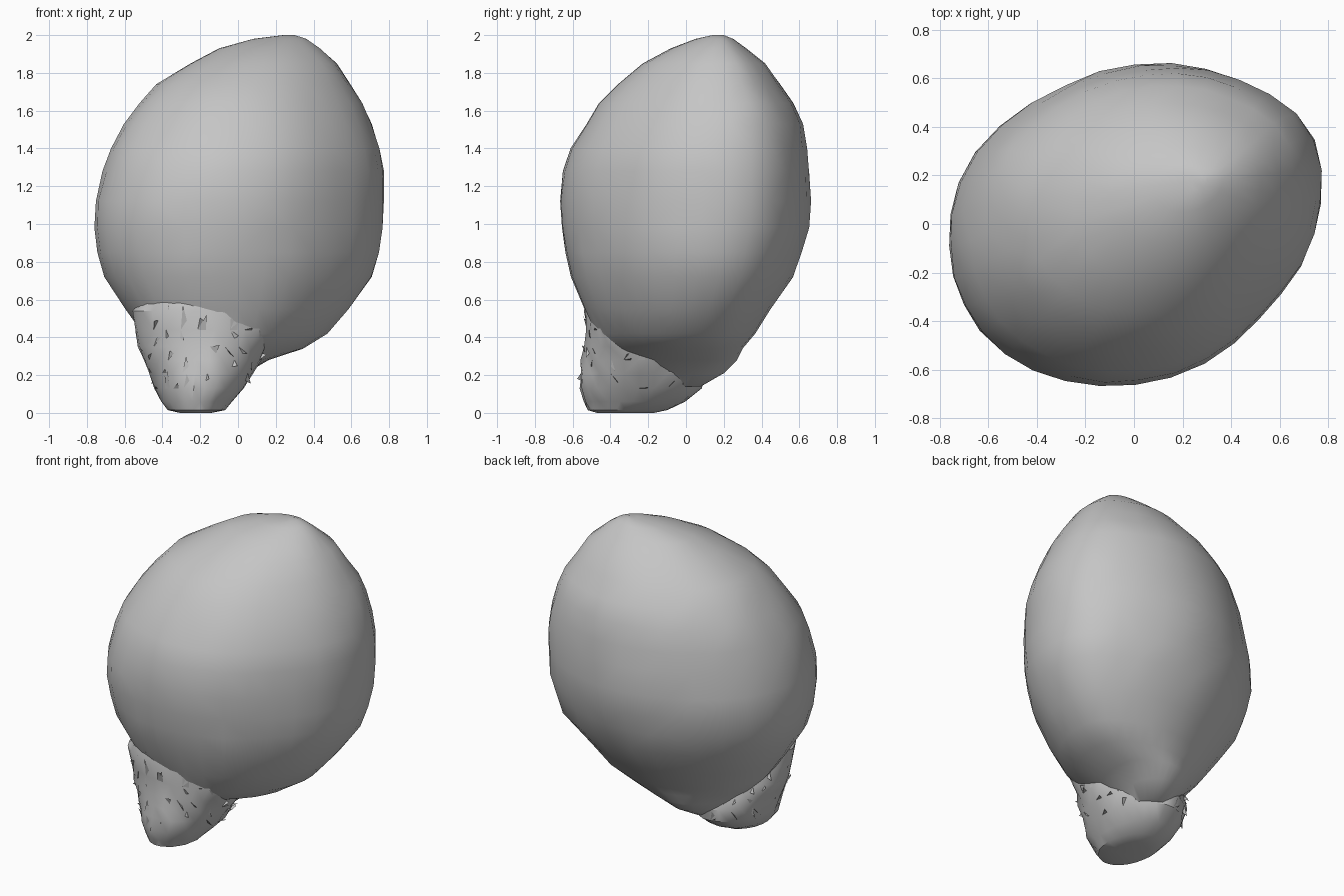
import bpy
import bmesh
import random
from math import sin, cos, pi, exp, asin, radians
from mathutils import Vector
from mathutils.bvhtree import BVHTree

random.seed(4)

default_cube = bpy.data.objects.get("Cube")
if default_cube:
    bpy.data.objects.remove(default_cube, do_unlink=True)

# One plain grey for the whole model
grey = bpy.data.materials.new("plain grey")
grey.use_nodes = True
grey.diffuse_color = (0.56, 0.56, 0.56, 1)
grey.node_tree.nodes["Principled BSDF"].inputs["Base Color"].default_value = grey.diffuse_color


def make_object(name, bm, sharp_angle):
    mesh = bpy.data.meshes.new(name)
    bm.to_mesh(mesh)
    mesh.materials.append(grey)
    obj = bpy.data.objects.new(name, mesh)
    bpy.context.collection.objects.link(obj)
    bpy.ops.object.select_all(action="DESELECT")
    obj.select_set(True)
    bpy.context.view_layer.objects.active = obj
    bpy.ops.object.shade_smooth_by_angle(angle=radians(sharp_angle))
    return obj


def slanted_ring(bm, profile_row, sides, slant, roughness, bulges):
    """Add one horizontal ring, a slanted ellipse that fills the given x and y range."""
    z, x_min, x_max, y_min, y_max = profile_row
    centre = Vector(((x_min + x_max) / 2, (y_min + y_max) / 2, z))
    half_x, half_y = (x_max - x_min) / 2, (y_max - y_min) / 2
    phase = asin(slant)
    ring = []
    for i in range(sides):
        angle = 2 * pi * i / sides
        scale = 1 + random.uniform(-roughness, roughness)
        for direction, amount, width in bulges:
            turn = (angle - radians(direction) + pi) % (2 * pi) - pi
            scale += amount * exp(-((turn / width) ** 2))
        offset = Vector((half_x * cos(angle), half_y * sin(angle + phase), 0))
        ring.append(bm.verts.new(centre + offset * scale))
    return ring


def loft(profile, sides, slant, roughness, bulges=()):
    """Join the rings from top to bottom and close both ends."""
    bm = bmesh.new()
    rings = [slanted_ring(bm, row, sides, slant, roughness, bulges) for row in profile]
    for upper, lower in zip(rings, rings[1:]):
        for i in range(sides):
            j = (i + 1) % sides
            bm.faces.new((upper[i], lower[i], lower[j], upper[j]))
    bm.faces.new(rings[0])
    bm.faces.new(list(reversed(rings[-1])))
    bmesh.ops.triangulate(bm, faces=bm.faces[:])
    bmesh.ops.recalc_face_normals(bm, faces=bm.faces[:])
    return bm


def trim_hidden(bm, other_tree):
    """Delete the faces that lie wholly inside the other part."""
    def is_inside(vert):
        point, normal, _, _ = other_tree.find_nearest(vert.co)
        return (vert.co - point).dot(normal) < 0

    inside = {v for v in bm.verts if is_inside(v)}
    hidden = [f for f in bm.faces if all(v in inside for v in f.verts)]
    bmesh.ops.delete(bm, geom=hidden, context="FACES")


# Large leaning egg: height, x range, y range
body_profile = [
    (2.0, 0.24, 0.3, 0.14, 0.2),
    (1.98, 0.08, 0.36, 0.05, 0.25),
    (1.93, -0.1, 0.43, -0.08, 0.32),
    (1.85, -0.25, 0.52, -0.23, 0.42),
    (1.74, -0.43, 0.59, -0.36, 0.5),
    (1.64, -0.52, 0.65, -0.46, 0.57),
    (1.53, -0.6, 0.7, -0.53, 0.62),
    (1.4, -0.67, 0.74, -0.61, 0.64),
    (1.28, -0.71, 0.76, -0.65, 0.655),
    (1.12, -0.75, 0.76, -0.67, 0.66),
    (0.98, -0.76, 0.76, -0.66, 0.65),
    (0.85, -0.74, 0.74, -0.64, 0.61),
    (0.72, -0.7, 0.7, -0.61, 0.57),
    (0.55, -0.59, 0.58, -0.54, 0.45),
    (0.42, -0.5, 0.47, -0.48, 0.37),
    (0.34, -0.43, 0.34, -0.42, 0.3),
    (0.28, -0.36, 0.16, -0.36, 0.27),
    (0.21, -0.29, 0.04, -0.28, 0.2),
    (0.14, -0.24, -0.04, -0.22, 0.08),
]
# Blunt ridge at the back left, flat front left flank, full back right flank
body_bulges = [(26, 0.055, 0.36), (318, -0.045, 0.45), (150, 0.03, 0.4)]
body = loft(body_profile, 32, 0.13, 0.006, body_bulges)

# Small rough knob low at the front
knob_profile = [
    (0.64, -0.47, 0.06, -0.5, -0.15),
    (0.54, -0.55, 0.16, -0.54, -0.08),
    (0.44, -0.54, 0.2, -0.53, -0.02),
    (0.35, -0.53, 0.15, -0.54, 0.03),
    (0.28, -0.5, 0.12, -0.55, 0.07),
    (0.21, -0.47, 0.08, -0.56, 0.1),
    (0.13, -0.44, 0.03, -0.56, 0.09),
    (0.06, -0.41, -0.03, -0.54, 0),
    (0.015, -0.37, -0.07, -0.52, -0.1),
    (0, -0.31, -0.14, -0.47, -0.17),
]
knob = loft(knob_profile, 26, -0.05, 0.03)

# Open the two parts into each other
body_tree = BVHTree.FromBMesh(body)
trim_hidden(body, BVHTree.FromBMesh(knob))
trim_hidden(knob, body_tree)
make_object("egg_body", body, 35)
make_object("rough_knob", knob, 35)

# Torn slivers lifted from the knob around its seam
tears = bmesh.new()
for face in knob.faces:
    middle = face.calc_center_median()
    near_seam = 0.12 < middle.z < 0.6
    if near_seam and random.random() < 0.4:
        base, side = [v.co for v in face.verts][:2]
        along = base.lerp(side, 0.5)
        lift = face.normal * random.uniform(0.005, 0.025)
        tip = middle + lift + Vector((0, 0, random.uniform(-0.03, 0.08)))
        tears.faces.new([tears.verts.new(p) for p in (base, along, tip)])
make_object("seam_tears", tears, 30)

for part in (body, knob, tears):
    part.free()
